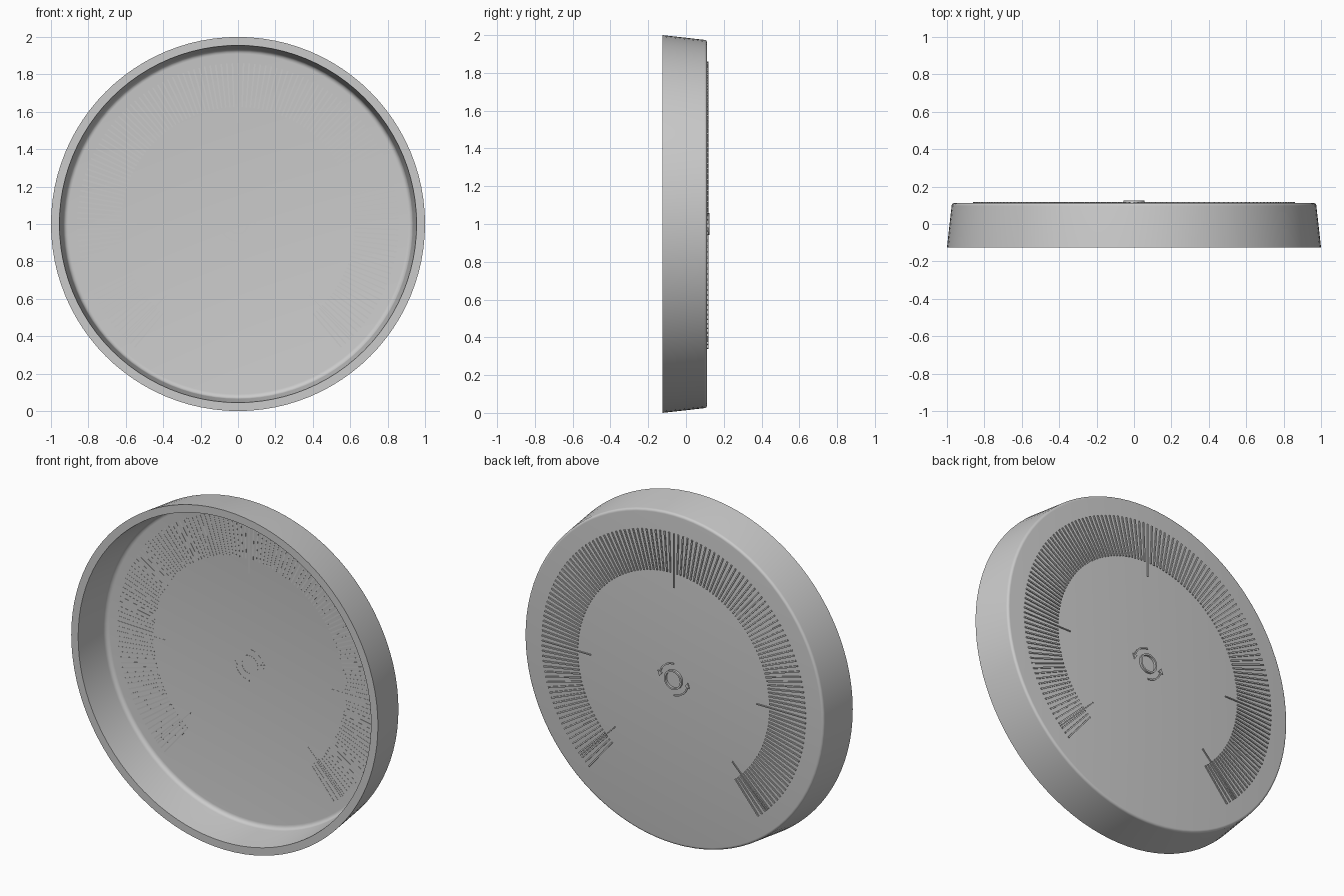
import bpy, bmesh, math
from mathutils import Matrix, Vector

if "Cube" in bpy.data.objects:
    bpy.data.objects.remove(bpy.data.objects["Cube"])

FLOOR, BACK = 0.105, 0.112   # thin dial plate, inside and outside faces
CENTER = Vector((0, 0, 1))


def make_object(name, bm, smooth=False):
    bmesh.ops.recalc_face_normals(bm, faces=bm.faces[:])
    mesh = bpy.data.meshes.new(name)
    bm.to_mesh(mesh)
    bm.free()
    obj = bpy.data.objects.new(name, mesh)
    bpy.context.collection.objects.link(obj)
    if smooth:
        bpy.ops.object.select_all(action='DESELECT')
        obj.select_set(True)
        bpy.context.view_layer.objects.active = obj
        bpy.ops.object.shade_smooth_by_angle(angle=math.radians(35))
    return obj


def lathe(name, profile, closed=False, steps=96):
    """Spin (radius, y) points around the dial axis."""
    bm = bmesh.new()
    verts = [bm.verts.new((r, y, 1)) for r, y in profile]
    edges = [bm.edges.new(p) for p in zip(verts, verts[1:])]
    if closed:
        edges.append(bm.edges.new((verts[-1], verts[0])))
    bmesh.ops.spin(bm, geom=verts + edges, cent=CENTER, axis=(0, 1, 0),
                   angle=math.tau, steps=steps, use_merge=False)
    bmesh.ops.remove_doubles(bm, verts=bm.verts[:], dist=1e-5)
    return make_object(name, bm, True)


def fillet(r, y, radius, count=5):
    """Quarter round from the wall (outer radius r) to the plate at y."""
    return [(r - radius + radius * math.cos(a), y - radius + radius * math.sin(a))
            for a in (i * math.pi / 2 / count for i in range(count + 1))]


def prism(bm, outline, y0, y1):
    """Extrude an outline of (x, z) points, relative to the centre, along y."""
    lo = [bm.verts.new((x, y0, 1 + z)) for x, z in outline]
    hi = [bm.verts.new((x, y1, 1 + z)) for x, z in outline]
    bm.faces.new(lo)
    bm.faces.new(hi[::-1])
    n = len(lo)
    for i in range(n):
        j = (i + 1) % n
        bm.faces.new((lo[i], hi[i], hi[j], lo[j]))


def polar(r, deg):
    a = math.radians(deg)
    return r * math.cos(a), r * math.sin(a)


def tick(bm, deg, r0, r1, width):
    a = math.radians(deg)
    sx, sz = -math.sin(a) * width / 2, math.cos(a) * width / 2
    (x0, z0), (x1, z1) = polar(r0, deg), polar(r1, deg)
    prism(bm, [(x0 - sx, z0 - sz), (x1 - sx, z1 - sz),
               (x1 + sx, z1 + sz), (x0 + sx, z0 + sz)], FLOOR - 0.001, 0.118)


# Shallow dish: tapered wall, rounded back edge, thin plate
lathe("dish", [(0, FLOOR)] + fillet(0.935, FLOOR, 0.025)[::-1]
      + [(0.955, -0.125), (1.0, -0.125)] + fillet(0.975, BACK, 0.015)
      + [(0, BACK)])

# Fine scale ticks, 2 degrees apart
bm = bmesh.new()
for deg in range(-50, 231, 2):
    if deg not in (0, 90, 180):
        tick(bm, deg, 0.625, 0.86, 0.008)
make_object("fine_ticks", bm)

# Long ticks at the main angles
bm = bmesh.new()
for deg in (-45, 0, 90, 180, 225):
    tick(bm, deg, 0.54, 0.86, 0.006)
make_object("main_ticks", bm)

# Raised ring at the pivot
lathe("pivot_ring", [(0.047, FLOOR - 0.001), (0.057, FLOOR - 0.001),
                     (0.057, 0.125), (0.047, 0.125)], True, 48)

# Two curved turn arrows around the pivot
bm = bmesh.new()
for start in (0, 180):
    angles = [start + 15 + 75 * i / 12 for i in range(13)]
    prism(bm, [polar(0.088, a) for a in angles]
          + [polar(0.096, a) for a in reversed(angles)], FLOOR - 0.001, 0.118)
    prism(bm, [polar(0.077, start + 15), polar(0.107, start + 15),
               polar(0.092, start - 2)], FLOOR - 0.001, 0.118)
make_object("turn_arrows", bm)
